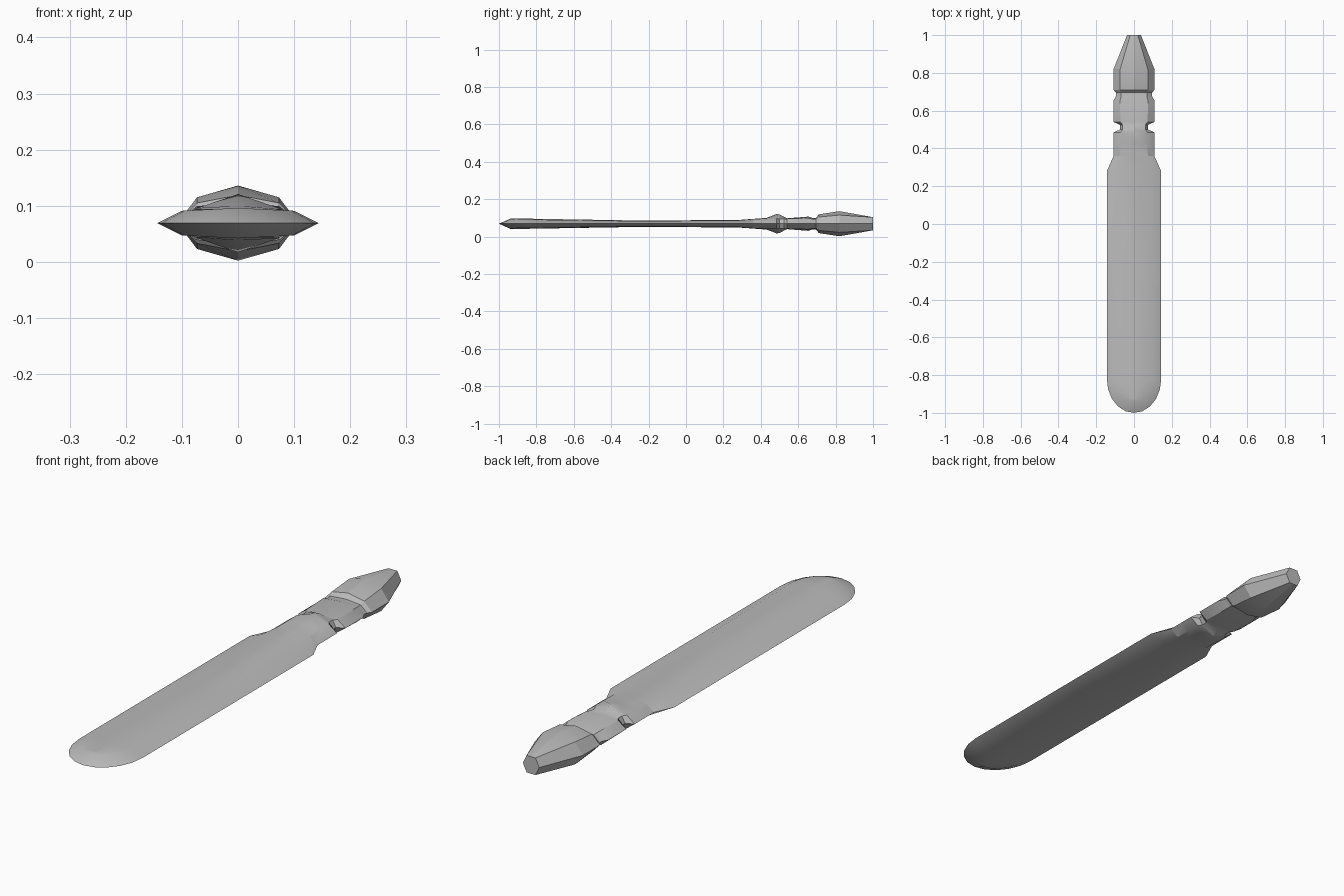
import bpy, bmesh, math

cube = bpy.data.objects.get("Cube")
if cube:
    bpy.data.objects.remove(cube)

MID = 0.069  # height of the cutting edge plane

metal = bpy.data.materials.new("grey metal")
metal.use_nodes = True
colour = (0.5, 0.5, 0.5, 1)
metal.diffuse_color = colour
metal.node_tree.nodes["Principled BSDF"].inputs["Base Color"].default_value = colour


def loft(name, stations, smooth_angle, cap_start=False, cap_end=False):
    """Skin six-sided sections: rim, shoulder and ridge, mirrored in x and z."""
    bm = bmesh.new()
    rings = []
    for (rx, ry), (sx, sy, sz), (cy, cz) in stations:
        section = [(rx, ry, 0), (sx, sy, sz), (0, cy, cz), (-sx, sy, sz),
                   (-rx, ry, 0), (-sx, sy, -sz), (0, cy, -cz), (sx, sy, -sz)]
        rings.append([bm.verts.new((x, y, z + MID)) for x, y, z in section])
    for a, b in zip(rings, rings[1:]):
        for i in range(8):
            j = (i + 1) % 8
            bm.faces.new((a[i], a[j], b[j], b[i]))
    if cap_start:
        bm.faces.new(rings[0])
    if cap_end:
        bm.faces.new(rings[-1])
    bmesh.ops.remove_doubles(bm, verts=bm.verts, dist=0.0001)
    bmesh.ops.recalc_face_normals(bm, faces=bm.faces)
    mesh = bpy.data.meshes.new(name)
    bm.to_mesh(mesh)
    bm.free()
    obj = bpy.data.objects.new(name, mesh)
    bpy.context.collection.objects.link(obj)
    mesh.materials.append(metal)
    bpy.ops.object.select_all(action="DESELECT")
    obj.select_set(True)
    bpy.context.view_layer.objects.active = obj
    bpy.ops.object.shade_smooth_by_angle(angle=math.radians(smooth_angle))
    return obj


def straight(y, rim, shoulder, height, ridge):
    return (rim, y), (shoulder, y, height), (y, ridge)


# Rounded blade tip: outer rim and inner bevel line follow two arcs
blade = []
for step in range(6):
    a = math.radians(18 * step)
    rim = (0.144 * math.sin(a), -0.82 - 0.18 * math.cos(a))
    sx, sy = 0.1 * math.sin(a), -0.82 - 0.12 * math.cos(a)
    blade.append((rim, (sx, sy, 0.027 - 0.005 * math.sin(a)), (-0.94 + 0.02 * step, 0.027)))

# Blade body, thinnest at the middle, then the neck
blade += [straight(*s) for s in (
    (-0.25, 0.144, 0.1, 0.014, 0.017),
    (0.28, 0.144, 0.095, 0.018, 0.02),
    (0.36, 0.108, 0.073, 0.025, 0.026),
)]
loft("blade", blade, 30, cap_end=True)

# Grip with raised centre ridge, side notches and a groove before the pommel
grip = [straight(*s) for s in (
    (0.36, 0.108, 0.073, 0.025, 0.026),
    (0.43, 0.108, 0.072, 0.027, 0.031),
    (0.485, 0.108, 0.072, 0.027, 0.052),
    (0.5, 0.075, 0.06, 0.026, 0.05),
    (0.525, 0.075, 0.06, 0.026, 0.036),
    (0.54, 0.108, 0.072, 0.026, 0.029),
    (0.655, 0.108, 0.074, 0.03, 0.038),
    (0.675, 0.096, 0.068, 0.025, 0.031),
    (0.7, 0.096, 0.068, 0.025, 0.031),
)]
loft("grip", grip, 30, True, True)

# Faceted pommel tapering to a six-sided end
pommel = [straight(*s) for s in (
    (0.695, 0.096, 0.068, 0.025, 0.031),
    (0.71, 0.108, 0.073, 0.036, 0.05),
    (0.82, 0.108, 0.073, 0.046, 0.067),
    (1.0, 0.037, 0.02, 0.035, 0.035),
)]
loft("pommel", pommel, 20, True, True)
